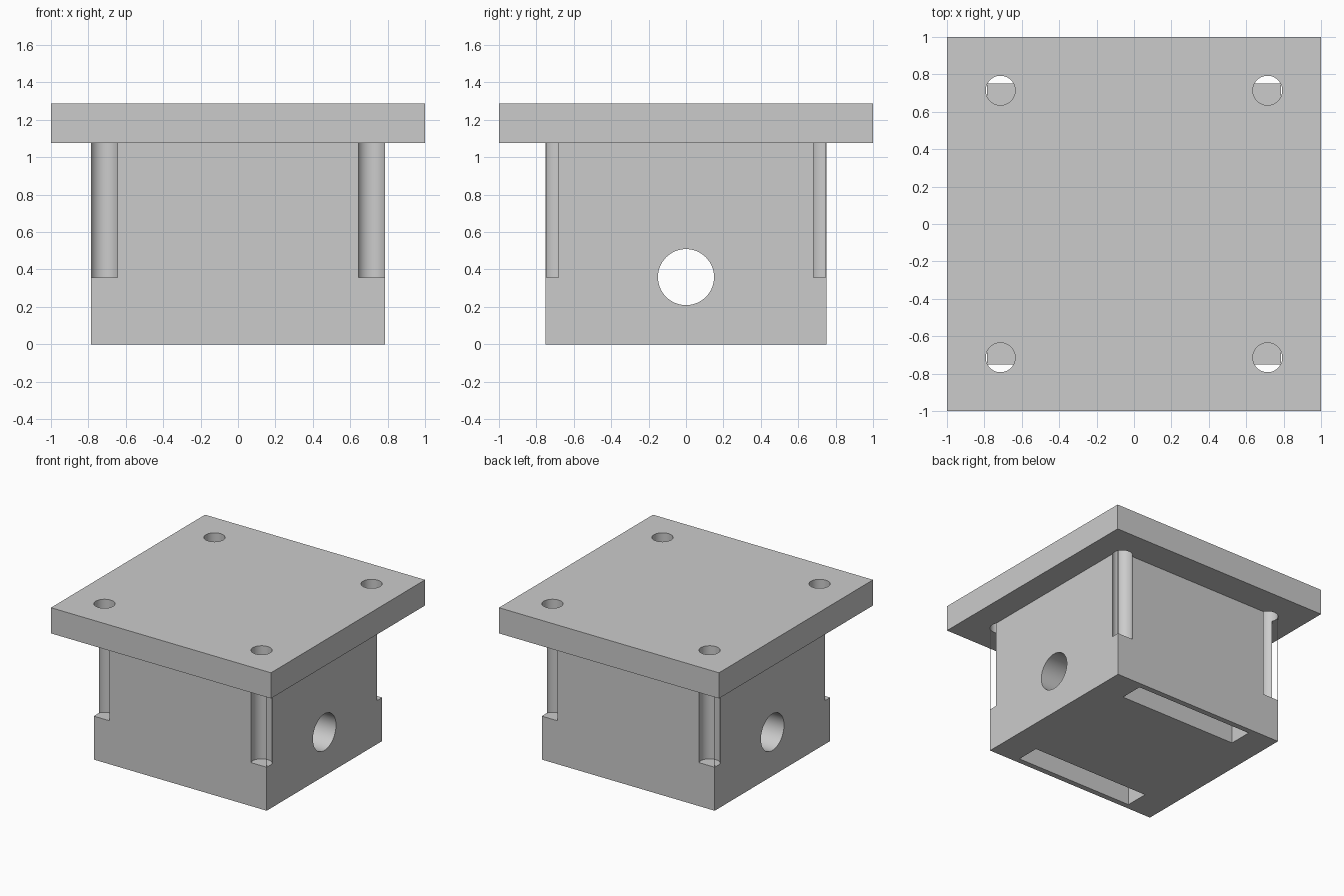
import bpy, bmesh
from mathutils import Matrix, Vector

default_cube = bpy.data.objects.get("Cube")
if default_cube:
    bpy.data.objects.remove(default_cube, do_unlink=True)

grey = bpy.data.materials.new("plain_grey")
grey.use_nodes = True
colour = (0.6, 0.6, 0.6, 1)
grey.diffuse_color = colour
grey.node_tree.nodes["Principled BSDF"].inputs["Base Color"].default_value = colour


def add_box(bm, low, high):
    low, high = Vector(low), Vector(high)
    bmesh.ops.create_cube(bm, size=1, matrix=Matrix.Translation((low + high) / 2)
                          @ Matrix.Diagonal((*(high - low), 1)))


def add_cylinder(bm, centre, radius, length, turn=Matrix()):
    bmesh.ops.create_cone(bm, cap_ends=True, segments=64, radius1=radius,
                          radius2=radius, depth=length,
                          matrix=Matrix.Translation(centre) @ turn)


def make_object(name, bm):
    mesh = bpy.data.meshes.new(name)
    bm.to_mesh(mesh)
    bm.free()
    mesh.materials.append(grey)
    obj = bpy.data.objects.new(name, mesh)
    bpy.context.collection.objects.link(obj)
    return obj


def combine(target, tool, operation):
    mod = target.modifiers.new(operation, "BOOLEAN")
    mod.operation, mod.solver, mod.object = operation, "EXACT", tool
    bpy.ops.object.select_all(action="DESELECT")
    target.select_set(True)
    bpy.context.view_layer.objects.active = target
    bpy.ops.object.modifier_apply(modifier=mod.name)
    bpy.data.objects.remove(tool, do_unlink=True)


# Lower block and wide top plate fused into one solid
bm = bmesh.new()
add_box(bm, (-0.786, -0.75, 0), (0.786, 0.75, 1.15))
block = make_object("mounting_block", bm)
bm = bmesh.new()
add_box(bm, (-1, -1, 1.075), (1, 1, 1.286))
combine(block, make_object("top_plate", bm), "UNION")

# Corner bolt holes, cross bore and underside slots
bm = bmesh.new()
for sy in (-1, 1):
    for sx in (-1, 1):
        add_cylinder(bm, (sx * 0.714, sy * 0.714, 0.857), 0.0786, 1.0)
    y = sy * 0.607
    add_box(bm, (-0.536, y - 0.097, -0.1), (0.536, y + 0.097, 0.179))
add_cylinder(bm, (0, 0, 0.359), 0.15, 2, Matrix.Rotation(1.5707963, 4, "Y"))
cutter = make_object("hole_cutter", bm)
cutter.hide_render = True
combine(block, cutter, "DIFFERENCE")

bpy.ops.object.shade_smooth_by_angle()
